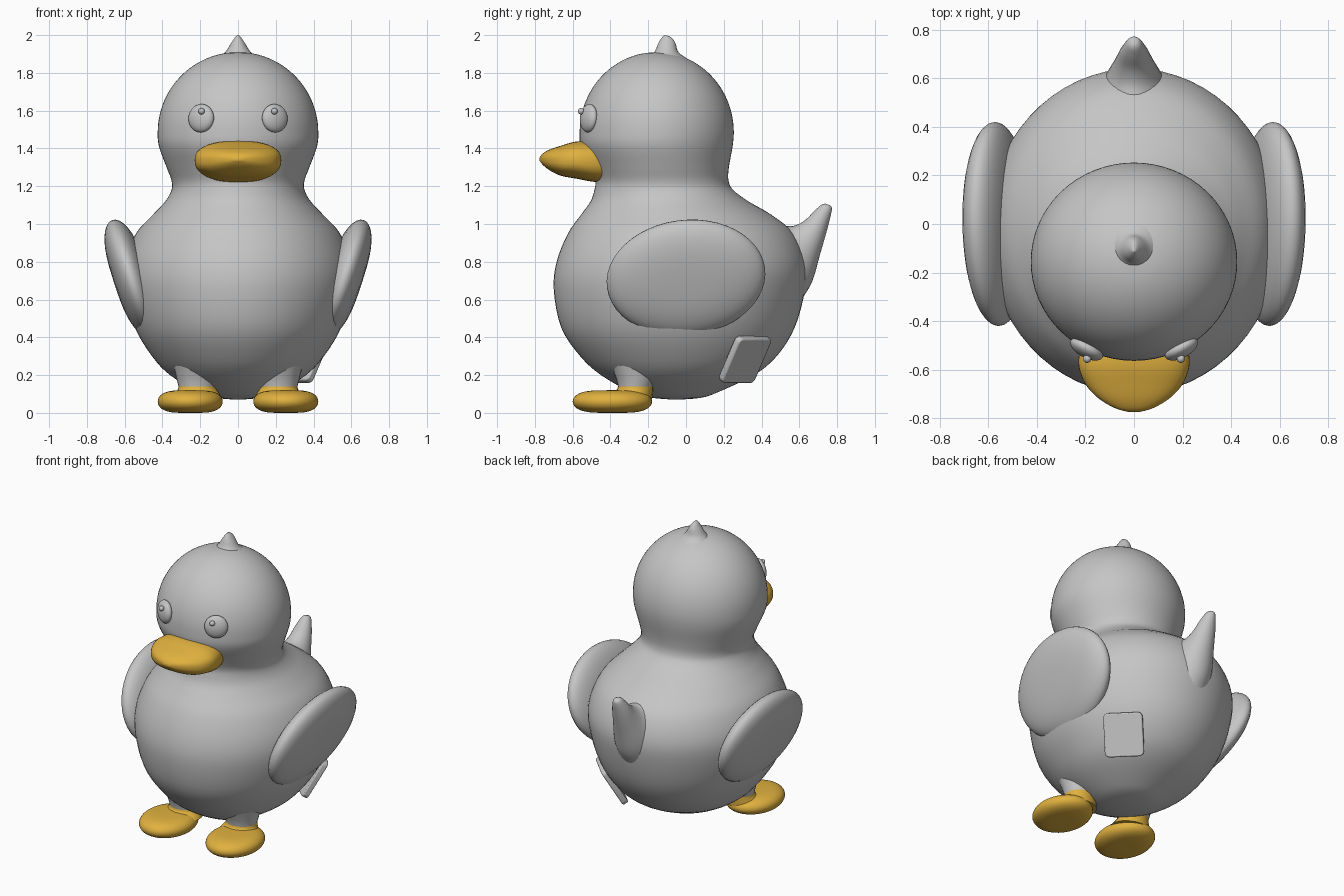
import bpy, bmesh
from math import sin, cos, pi, radians, copysign
from mathutils import Vector, Matrix

cube = bpy.data.objects.get("Cube")
if cube:
    bpy.data.objects.remove(cube, do_unlink=True)


def material(name, rgb):
    m = bpy.data.materials.new(name)
    m.use_nodes = True
    color = (*rgb, 1)
    m.diffuse_color = color
    m.node_tree.nodes["Principled BSDF"].inputs["Base Color"].default_value = color
    return m


GREY = material("soft_grey", (0.56, 0.56, 0.56))
YELLOW = material("bill_yellow", (0.75, 0.44, 0.05))


def finish(name, bm, mat, mirror=False):
    bmesh.ops.recalc_face_normals(bm, faces=bm.faces)
    mesh = bpy.data.meshes.new(name)
    bm.to_mesh(mesh)
    bm.free()
    mesh.materials.append(mat)
    mesh.polygons.foreach_set("use_smooth", [True] * len(mesh.polygons))
    mesh.set_sharp_from_angle(angle=radians(50))
    ob = bpy.data.objects.new(name, mesh)
    bpy.context.collection.objects.link(ob)
    if mirror:
        ob.modifiers.new("Mirror", "MIRROR")
    return ob


def smooth_rows(rows, steps):
    """Catmull-Rom interpolation between rows of numbers."""
    rows = [Vector(r) for r in rows]
    out = []
    for i in range(len(rows) - 1):
        p0, p1 = rows[max(i - 1, 0)], rows[i]
        p2, p3 = rows[i + 1], rows[min(i + 2, len(rows) - 1)]
        for k in range(steps):
            t = k / steps
            out.append(0.5 * (2 * p1 + (p2 - p0) * t
                              + (2 * p0 - 5 * p1 + 4 * p2 - p3) * t ** 2
                              + (3 * p1 - p0 - 3 * p2 + p3) * t ** 3))
    return out + [rows[-1]]


def loft(name, rows, mat, x=0, steps=4, sides=48, square=1.0, mirror=False, matrix=None):
    """Rows are (ya, za, yb, zb, half_width): an oval ring spanning points a and b."""
    bm = bmesh.new()
    rings = []
    for ya, za, yb, zb, w in smooth_rows(rows, steps):
        a, b = Vector((x, ya, za)), Vector((x, yb, zb))
        ring = []
        for i in range(sides):
            c, s = (copysign(abs(f(2 * pi * i / sides)) ** square, f(2 * pi * i / sides))
                    for f in (cos, sin))
            ring.append(bm.verts.new((a + b) / 2 + (a - b) / 2 * c + Vector((w * s, 0, 0))))
        rings.append(ring)
    for lower, upper in zip(rings, rings[1:]):
        for i in range(sides):
            j = (i + 1) % sides
            bm.faces.new((lower[i], lower[j], upper[j], upper[i]))
    bm.faces.new(rings[0])
    bm.faces.new(rings[-1])
    if matrix:
        bm.transform(matrix)
    return finish(name, bm, mat, mirror)


def facing(center, direction, roll=0):
    """Local z along the direction, local y upward."""
    turn = Vector(direction).to_track_quat("Z", "Y").to_matrix().to_4x4()
    return Matrix.Translation(center) @ turn @ Matrix.Rotation(radians(roll), 4, "Z")


def pebble(name, matrix, radii, mat, blunt=1.0, bands=20):
    """Ellipsoid about local z; blunt below 1 gives a fuller rim."""
    rx, ry, rz = radii
    rows = []
    for i in range(bands + 1):
        a = (i / bands - 0.5) * pi * 0.995
        r, h = cos(a) ** blunt, rz * sin(a)
        rows.append((-ry * r, h, ry * r, h, rx * r))
    return loft(name, rows, mat, steps=1, mirror=True, matrix=matrix)


# Body, neck and head: height, half width, front y, back y
profile = [
    (0.07, 0.01, -0.06, -0.04), (0.08, 0.12, -0.18, 0.08),
    (0.11, 0.21, -0.29, 0.17), (0.2, 0.36, -0.45, 0.36),
    (0.3, 0.455, -0.56, 0.48), (0.45, 0.545, -0.66, 0.575),
    (0.65, 0.60, -0.70, 0.63), (0.8, 0.60, -0.685, 0.635),
    (0.95, 0.54, -0.625, 0.57), (1.05, 0.45, -0.555, 0.45),
    (1.12, 0.385, -0.505, 0.33), (1.18, 0.352, -0.485, 0.25),
    (1.23, 0.352, -0.48, 0.225), (1.3, 0.378, -0.505, 0.227)]
rows = [(f, z, b, z, w) for z, w, f, b in profile]
for i in range(10):  # round crown of the head
    a = radians(-10 + 99 * i / 9)
    r, z = 0.425 * cos(a), 1.485 + 0.425 * sin(a)
    rows.append((-0.155 - r * 0.96, z, -0.155 + r * 0.96, z, r))
loft("body_and_head", rows, GREY, sides=64)

# Upturned tail
loft("tail", [
    (0.40, 0.98, 0.56, 0.50, 0.20), (0.50, 0.99, 0.62, 0.61, 0.145),
    (0.57, 0.99, 0.67, 0.70, 0.11), (0.63, 1.02, 0.71, 0.84, 0.08),
    (0.68, 1.07, 0.75, 0.98, 0.055), (0.715, 1.1, 0.772, 1.075, 0.03),
    (0.735, 1.108, 0.765, 1.098, 0.012)], GREY, sides=32)

# Tuft on the crown
loft("head_tuft", [
    (-0.20, 1.88, 0.0, 1.88, 0.10), (-0.165, 1.915, -0.04, 1.91, 0.065),
    (-0.145, 1.96, -0.055, 1.955, 0.037), (-0.125, 1.99, -0.07, 1.98, 0.018),
    (-0.115, 2.0, -0.09, 1.995, 0.006)], GREY, sides=24)

# Broad rounded bill
loft("bill", [
    (-0.44, 1.44, -0.44, 1.22, 0.20), (-0.52, 1.44, -0.50, 1.225, 0.222),
    (-0.59, 1.435, -0.58, 1.24, 0.228), (-0.66, 1.415, -0.66, 1.255, 0.2),
    (-0.72, 1.395, -0.715, 1.28, 0.147), (-0.76, 1.372, -0.755, 1.31, 0.08),
    (-0.775, 1.35, -0.775, 1.335, 0.02)], YELLOW, square=0.8)

# Eyes with small raised pupils
gaze = (0.47, -0.88, 0.08)
pebble("eyes", facing((0.195, -0.515, 1.56), gaze), (0.074, 0.075, 0.036), GREY)
pebble("pupils", facing((0.193, -0.555, 1.597), gaze), (0.017, 0.017, 0.017), GREY, bands=10)

# Wings leaning out from the sides
lean = radians(18)
pebble("wings", facing((0.565, 0, 0.715), (cos(lean), 0, -sin(lean)), 8),
       (0.422, 0.32, 0.095), GREY, blunt=0.7)

# Feet, ankles and short legs
pebble("feet", Matrix.Translation((0.253, -0.39, 0.06)), (0.172, 0.21, 0.06), YELLOW, blunt=0.5)
loft("ankles", [(-0.42, 0.09, -0.18, 0.07, 0.13), (-0.37, 0.12, -0.175, 0.12, 0.105),
                (-0.36, 0.14, -0.175, 0.14, 0.1)], YELLOW, x=0.215, sides=24, mirror=True)
loft("legs", [(-0.36, 0.139, -0.175, 0.139, 0.1), (-0.37, 0.18, -0.16, 0.18, 0.11),
              (-0.4, 0.26, -0.14, 0.26, 0.13)], GREY, x=0.215, sides=24, mirror=True)

# Flat tag on the lower back of the left side
bm = bmesh.new()
bmesh.ops.create_cube(bm, size=1, matrix=Matrix.Diagonal((0.245, 0.275, 0.04, 1)))
corners = [e for e in bm.edges if abs(e.verts[0].co.z - e.verts[1].co.z) > 0.01]
bmesh.ops.bevel(bm, geom=corners, offset=0.03, segments=4, profile=0.5, affect="EDGES")
tilt = radians(31)
bm.transform(facing((0.345, 0.312, 0.283),
                    (cos(tilt) * 0.707, cos(tilt) * 0.707, -sin(tilt))))
tag = finish("tag", bm, GREY)
bevel = tag.modifiers.new("Bevel", "BEVEL")
bevel.width, bevel.segments = 0.008, 2
